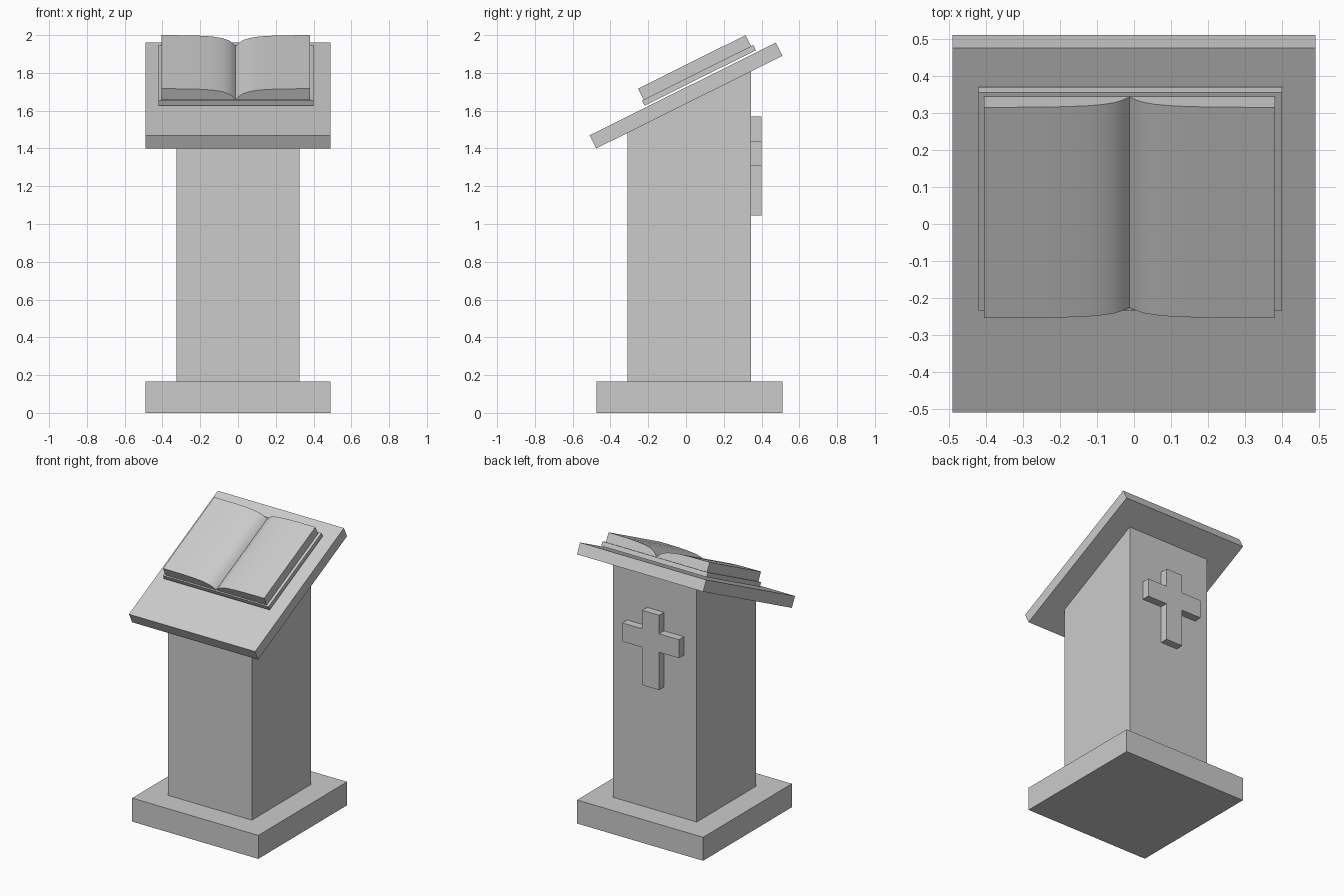
import bpy, bmesh, math
from mathutils import Vector, Matrix

if "Cube" in bpy.data.objects:
    bpy.data.objects.remove(bpy.data.objects["Cube"])

ANGLE = math.radians(26.45)
TILT = Matrix.Rotation(ANGLE, 4, 'X')


def prism(name, profile, sweep, matrix=Matrix.Identity(4)):
    """Sweep a closed 3D profile along a vector into a solid."""
    bm = bmesh.new()
    face = bm.faces.new([bm.verts.new(p) for p in profile])
    new = bmesh.ops.extrude_face_region(bm, geom=[face])["geom"]
    bmesh.ops.translate(bm, vec=Vector(sweep),
                        verts=[v for v in new if isinstance(v, bmesh.types.BMVert)])
    bmesh.ops.recalc_face_normals(bm, faces=bm.faces)
    bm.transform(matrix)
    mesh = bpy.data.meshes.new(name)
    bm.to_mesh(mesh)
    bm.free()
    obj = bpy.data.objects.new(name, mesh)
    bpy.context.collection.objects.link(obj)
    return obj


def box(name, x, y, z, matrix=Matrix.Identity(4)):
    """Box from min/max pairs."""
    rect = [(x[0], y[0], z[0]), (x[1], y[0], z[0]), (x[1], y[1], z[0]), (x[0], y[1], z[0])]
    return prism(name, rect, (0, 0, z[1] - z[0]), matrix)


# Plinth
box("base", (-0.49, 0.49), (-0.475, 0.51), (0, 0.165))

# Column with slanted top meeting the board
prism("column", [(-0.325, -0.31, 0.165), (-0.325, 0.345, 0.165),
                 (-0.325, 0.345, 1.808), (-0.325, -0.31, 1.482)], (0.65, 0, 0))

# Slanted reading board and book cover, in tilted coordinates
box("reading_board", (-0.49, 0.49), (0.198, 1.299), (1.465, 1.543), TILT)
box("book_cover", (-0.42, 0.40), (0.528, 1.186), (1.554, 1.585), TILT)

# Open pages: mirrored cross-section dipping to the gutter
half = [(0.0, 0.002), (0.01, 0.012), (0.02, 0.022), (0.04, 0.036), (0.07, 0.047),
        (0.11, 0.055), (0.16, 0.060), (0.24, 0.064), (0.393, 0.065)]
for side, label in ((-1, "left"), (1, "right")):
    outline = half + [(0.393, 0.0), (0.0, 0.0)]
    pages = prism(label + "_pages",
                  [(-0.012 + side * x, 0.537, 1.585 + n) for x, n in outline],
                  (0, 0.636, 0), TILT)
    bpy.ops.object.select_all(action='DESELECT')
    pages.select_set(True)
    bpy.context.view_layer.objects.active = pages
    bpy.ops.object.shade_smooth_by_angle(angle=math.radians(30))

# Raised cross on the back, one solid outline
cx, w, arm = -0.005, 0.066, 0.22
right = [(w, 1.045), (w, 1.31), (arm, 1.31), (arm, 1.44), (w, 1.44), (w, 1.57)]
outline = right + [(-x, z) for x, z in reversed(right)]
prism("back_cross", [(cx + x, 0.345, z) for x, z in outline], (0, 0.055, 0))
